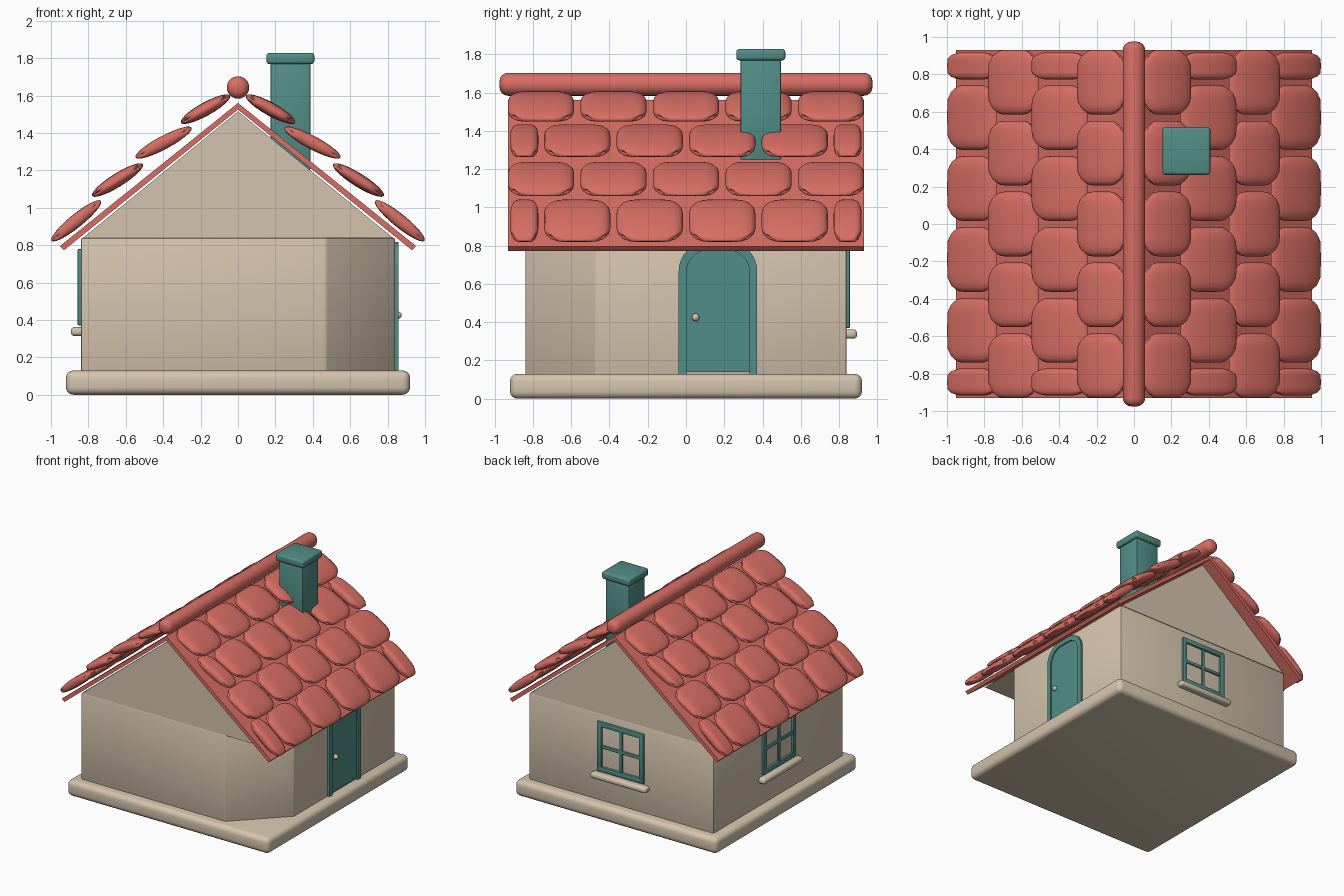
import bpy, bmesh
from math import pi, sin, cos, radians, sqrt
from mathutils import Matrix, Vector

if "Cube" in bpy.data.objects:
    bpy.data.objects.remove(bpy.data.objects["Cube"])


def material(name, rgb):
    m = bpy.data.materials.new(name)
    m.use_nodes = True
    m.diffuse_color = (*rgb, 1)
    m.node_tree.nodes["Principled BSDF"].inputs["Base Color"].default_value = (*rgb, 1)
    return m


BEIGE = material("warm beige plaster", (0.66, 0.55, 0.42))
RED = material("terracotta red", (0.68, 0.155, 0.125))
TEAL = material("muted teal", (0.085, 0.27, 0.245))


def finish(name, bm, mat, angle=40):
    bmesh.ops.recalc_face_normals(bm, faces=bm.faces)
    mesh = bpy.data.meshes.new(name)
    bm.to_mesh(mesh)
    bm.free()
    obj = bpy.data.objects.new(name, mesh)
    bpy.context.collection.objects.link(obj)
    mesh.materials.append(mat)
    bpy.ops.object.select_all(action='DESELECT')
    obj.select_set(True)
    bpy.context.view_layer.objects.active = obj
    bpy.ops.object.shade_smooth_by_angle(angle=radians(angle))
    return obj


def box(bm, lo, hi, bevel=0.0, segments=3):
    """Add a box between two corners, with rounded edges."""
    lo, hi = Vector(lo), Vector(hi)
    part = bmesh.new()
    bmesh.ops.create_cube(part, size=1)
    bmesh.ops.scale(part, vec=hi - lo, verts=part.verts)
    bmesh.ops.translate(part, vec=(lo + hi) / 2, verts=part.verts)
    if bevel:
        bmesh.ops.bevel(part, geom=part.edges[:], offset=bevel, segments=segments,
                        profile=0.5, affect='EDGES')
    tmp = bpy.data.meshes.new("tmp")
    part.to_mesh(tmp)
    part.free()
    bm.from_mesh(tmp)
    bpy.data.meshes.remove(tmp)


def prism(bm, points, offset):
    """Extrude a closed outline of 3D points by an offset."""
    face = bm.faces.new([bm.verts.new(p) for p in points])
    out = bmesh.ops.extrude_face_region(bm, geom=[face], use_keep_orig=True)
    verts = [v for v in out["geom"] if isinstance(v, bmesh.types.BMVert)]
    bmesh.ops.translate(bm, vec=offset, verts=verts)


def single_box(name, lo, hi, mat, bevel, segments=3):
    bm = bmesh.new()
    box(bm, lo, hi, bevel, segments)
    return finish(name, bm, mat)


# Foundation
single_box("foundation", (-.92, -.92, 0), (.92, .92, .13), BEIGE, 0.04, 4)

# Walls with one cut corner
W = 0.84
bm = bmesh.new()
plan = [(-W, -W), (.47, -W), (W, -.47), (W, W), (-W, W)]
prism(bm, [(x, y, .12) for x, y in plan], (0, 0, .72))
bmesh.ops.bevel(bm, geom=bm.edges[:], offset=0.012, segments=2, profile=0.5, affect='EDGES')
finish("walls", bm, BEIGE, 30)

# Gable block under the roof
bm = bmesh.new()
prism(bm, [(-.83, -W, .838), (.83, -W, .838), (0, -W, 1.515)], (0, 2 * W, 0))
finish("gable", bm, BEIGE, 30)

# Roof boards
bm = bmesh.new()
prism(bm, [(0, -.93, 1.56), (.952, -.93, .795), (.93, -.93, .773), (0, -.93, 1.525),
           (-.93, -.93, .773), (-.952, -.93, .795)], (0, 1.86, 0))
finish("roof_boards", bm, RED, 30)

# Ridge roll
bm = bmesh.new()
bmesh.ops.create_cone(bm, cap_ends=True, segments=24, radius1=.06, radius2=.06, depth=1.95,
                      matrix=Matrix.Translation((0, 0, 1.643)) @ Matrix.Rotation(pi / 2, 4, 'X'))
rims = [e for e in bm.edges if abs(e.verts[0].co.y - e.verts[1].co.y) < 1e-4]
bmesh.ops.bevel(bm, geom=rims, offset=0.045, segments=4, profile=0.5, affect='EDGES')
finish("ridge_roll", bm, RED, 60)


def tile(bm, half_len, half_width, half_thick, matrix):
    """Pillow-shaped tile with rounded corners."""
    new = []
    for side in (1, -1):
        verts = bmesh.ops.create_grid(bm, x_segments=12, y_segments=12, size=1)["verts"]
        for v in verts:
            u, w = sin(v.co.x * pi / 2), sin(v.co.y * pi / 2)
            h = sqrt(max(0, 1 - u * u)) * sqrt(max(0, 1 - w ** 6))
            corner_u = min(.3, .045 / half_len) * w ** 8
            corner_w = min(.3, .045 / half_width) * u ** 8
            v.co = matrix @ Vector((half_len * u * (1 - corner_u),
                                    half_width * w * (1 - corner_w), side * half_thick * h))
        new += verts
    bmesh.ops.remove_doubles(bm, verts=new, dist=1e-5)


# Four tile courses: centre x, centre z, half length, pitch in degrees
courses = [(.865, .93, .17, 39), (.644, 1.148, .16, 32),
           (.398, 1.348, .17, 28), (.174, 1.527, .15, 29)]
PITCH = 0.379
bm = bmesh.new()
for i, (x, z, length, slope) in enumerate(courses):
    if i % 2:
        row = [(k * PITCH, .173) for k in range(-2, 3)]
    else:
        row = [((k - 1.5) * PITCH, .173) for k in range(4)] + [(-.845, .073), (.845, .073)]
    for y, half_width in row:
        place = Matrix.Translation((x, y, z)) @ Matrix.Rotation(radians(slope), 4, 'Y')
        tile(bm, length, half_width, .036, place)
tiles = finish("roof_tiles", bm, RED, 60)
mirror = tiles.modifiers.new("Mirror", 'MIRROR')
mirror.use_mirror_merge = False

# Chimney
single_box("chimney_stack", (.173, .286, 1.2), (.387, .496, 1.79), TEAL, 0.008, 2)
single_box("chimney_cap", (.152, .263, 1.768), (.408, .519, 1.828), TEAL, 0.016)


# Windows and sills on the back and the right wall
def window(name, turn):
    spin = Matrix.Rotation(turn, 4, 'Z')
    y0, y1, half, low, high, bar = W - .02, W + .018, .212, .37, .78, .042
    mid = (low + high) / 2
    bm = bmesh.new()
    for lo_x, hi_x in ((-half, -half + bar), (half - bar, half)):
        box(bm, (lo_x, y0, low), (hi_x, y1, high), .008, 2)
    for lo_z, hi_z in ((low, low + bar), (high - bar, high)):
        box(bm, (-half, y0, lo_z), (half, y1, hi_z), .008, 2)
    box(bm, (-.013, y0, low), (.013, y1 - .006, high), .004, 2)
    box(bm, (-half, y0, mid - .013), (half, y1 - .006, mid + .013), .004, 2)
    bm.transform(spin)
    finish(name + "_window_frame", bm, TEAL)
    bm = bmesh.new()
    box(bm, (-.255, W - .03, .314), (.255, W + .054, .362), .02, 4)
    bm.transform(spin)
    finish(name + "_window_sill", bm, BEIGE)


window("back", 0)
window("right", pi / 2)


# Arched door on the left wall
def arch(x, half, bottom, top, r, yc=.167, n=8):
    pts = [(x, yc - half, bottom)]
    for sign in (-1, 1):
        for k in range(n + 1):
            a = pi / 2 * (k / n if sign < 0 else 1 - k / n)
            pts.append((x, yc + sign * (half - r + r * cos(a)), top - r + r * sin(a)))
    return pts + [(x, yc + half, bottom)]


bm = bmesh.new()
prism(bm, arch(W - .02, .175, .14, .785, .12), (.028, 0, 0))
finish("door_panel", bm, TEAL)

bm = bmesh.new()
outer = [bm.verts.new(p) for p in arch(W - .02, .205, .125, .818, .15)]
inner = [bm.verts.new(p) for p in arch(W - .02, .164, .125, .777, .115)]
ring = [bm.faces.new((outer[i], outer[i + 1], inner[i + 1], inner[i]))
        for i in range(len(outer) - 1)]
out = bmesh.ops.extrude_face_region(bm, geom=ring, use_keep_orig=True)
bmesh.ops.translate(bm, vec=(.039, 0, 0),
                    verts=[v for v in out["geom"] if isinstance(v, bmesh.types.BMVert)])
finish("door_frame", bm, TEAL)

# Door knob
bm = bmesh.new()
bmesh.ops.create_uvsphere(bm, u_segments=16, v_segments=10, radius=.02,
                          matrix=Matrix.Translation((W + .015, .05, .425)))
finish("door_knob", bm, BEIGE, 60)
